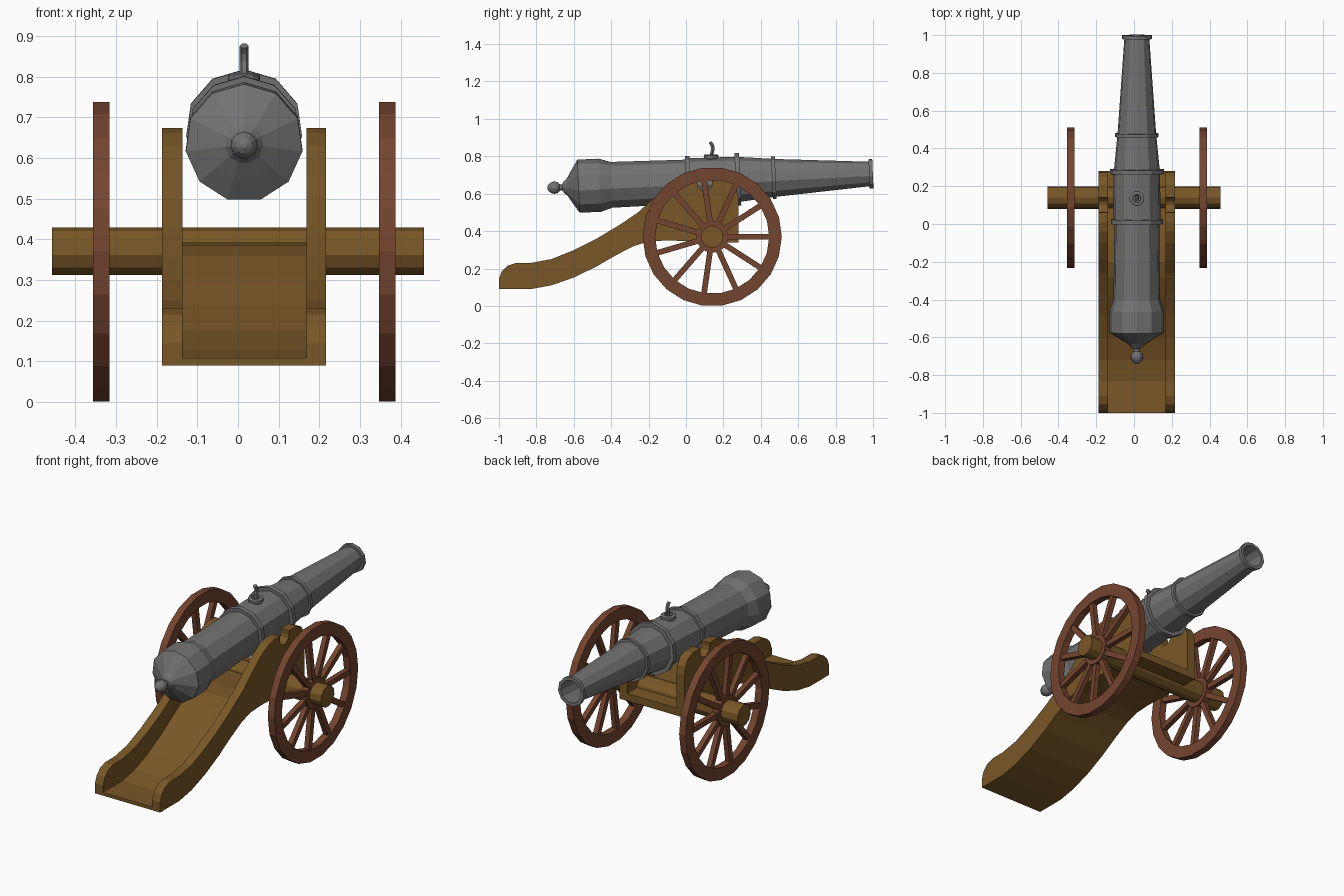
import bpy, bmesh, math
from mathutils import Matrix

if "Cube" in bpy.data.objects:
    bpy.data.objects.remove(bpy.data.objects["Cube"])

CX = 0.015            # centre plane of gun, carriage and wheels
WY, WZ = 0.14, 0.37   # wheel centre


def material(name, rgb):
    m = bpy.data.materials.new(name)
    m.diffuse_color = (*rgb, 1)
    m.use_nodes = True
    m.node_tree.nodes["Principled BSDF"].inputs["Base Color"].default_value = m.diffuse_color
    return m


IRON = material("grey iron", (0.17, 0.17, 0.17))
OAK = material("brown oak", (0.19, 0.095, 0.02))
RED = material("reddish wood", (0.175, 0.058, 0.029))


def finish(bm, name, mat):
    bmesh.ops.recalc_face_normals(bm, faces=bm.faces[:])
    me = bpy.data.meshes.new(name)
    bm.to_mesh(me)
    bm.free()
    me.materials.append(mat)
    ob = bpy.data.objects.new(name, me)
    bpy.context.collection.objects.link(ob)
    return ob


def lathe_y(profile, n):
    """Turn (y, radius) points about the y axis, one corner pointing up."""
    bm = bmesh.new()
    rings = []
    for y, r in profile:
        rings.append([bm.verts.new((r * math.sin(2 * math.pi * i / n), y,
                                    r * math.cos(2 * math.pi * i / n)))
                      for i in range(n)])
    for a, b in zip(rings, rings[1:]):
        for i in range(n):
            j = (i + 1) % n
            bm.faces.new((a[i], a[j], b[j], b[i]))
    bm.faces.new(rings[0])
    bm.faces.new(rings[-1])
    return bm


def extrude_x(points, x0, x1, name, mat):
    """Side outline of (y, z) points made solid between x0 and x1."""
    bm = bmesh.new()
    a = [bm.verts.new((x0, y, z)) for y, z in points]
    b = [bm.verts.new((x1, y, z)) for y, z in points]
    bm.faces.new(a)
    bm.faces.new(b)
    for i in range(len(a)):
        j = (i + 1) % len(a)
        bm.faces.new((a[i], a[j], b[j], b[i]))
    return finish(bm, name, mat)


# Barrel with knob, reinforcing rings and hollow bore
barrel_profile = [
    (-0.742, 0.006), (-0.734, 0.02), (-0.718, 0.031), (-0.703, 0.034), (-0.688, 0.03),
    (-0.676, 0.018), (-0.662, 0.016), (-0.655, 0.03), (-0.635, 0.048), (-0.61, 0.09),
    (-0.575, 0.145), (-0.46, 0.145), (-0.40, 0.125), (0.0, 0.12),
    (0.0, 0.139), (0.025, 0.139), (0.025, 0.127), (0.265, 0.124),
    (0.265, 0.144), (0.29, 0.144), (0.29, 0.122), (0.46, 0.105),
    (0.46, 0.116), (0.48, 0.116), (0.48, 0.103), (0.98, 0.067),
    (0.98, 0.08), (1.0, 0.08), (1.0, 0.062), (0.55, 0.06)]
tilt = math.atan(0.043)
barrel = finish(lathe_y(barrel_profile, 11), "barrel", IRON)
barrel.data.transform(Matrix.Translation((CX, 0, 0.662)) @ Matrix.Rotation(tilt, 4, 'X'))

# Vent cup on top of the barrel
cup = finish(lathe_y([(-0.02, 0.03), (0, 0.04), (0.012, 0.04), (0.016, 0.034),
                      (0.016, 0.022), (0.004, 0.02)], 11), "vent_cup", IRON)
cup.data.transform(Matrix.Translation((CX, 0.135, 0.793)) @ Matrix.Rotation(math.pi / 2, 4, 'X'))

# Bent fuse standing in the cup
cu = bpy.data.curves.new("fuse_path", 'CURVE')
cu.dimensions = '3D'
cu.bevel_depth = 0.011
cu.bevel_resolution = 1
cu.use_fill_caps = True
sp = cu.splines.new('POLY')
path = [(0.135, 0.78), (0.138, 0.815), (0.144, 0.838), (0.14, 0.86), (0.129, 0.876)]
sp.points.add(len(path) - 1)
for p, (y, z) in zip(sp.points, path):
    p.co = (CX, y, z, 1)
tmp = bpy.data.objects.new("fuse_path", cu)
bm = bmesh.new()
bpy.context.collection.objects.link(tmp)
bpy.context.view_layer.update()
bm.from_mesh(tmp.to_mesh())
tmp.to_mesh_clear()
bpy.data.objects.remove(tmp)
fuse = finish(bm, "fuse", IRON)
for poly in fuse.data.polygons:
    poly.use_smooth = False
    poly.material_index = 0

# Carriage cheeks with trunnion notch
bottom = [(-1.0, 0.09), (-0.83, 0.09), (-0.72, 0.11), (-0.6, 0.152), (-0.48, 0.21),
          (-0.38, 0.268), (-0.28, 0.32), (-0.2, 0.345), (-0.1, 0.35), (0.28, 0.338)]
notch = [(0.1 + 0.04 * math.cos(t), 0.652 - 0.04 * math.sin(t))
         for t in [math.pi * i / 6 for i in range(7)]]
top = ([(0.28, 0.575), (0.272, 0.62), (0.25, 0.655), (0.21, 0.674), (0.14, 0.674)] + notch +
       [(0.06, 0.674), (0.01, 0.674), (-0.04, 0.662), (-0.1, 0.63), (-0.19, 0.56),
        (-0.26, 0.497), (-0.36, 0.43), (-0.48, 0.358), (-0.6, 0.298), (-0.72, 0.25),
        (-0.83, 0.23), (-0.91, 0.23), (-0.955, 0.215), (-0.985, 0.185), (-1.0, 0.145)])
for side, x0, x1 in (("left", -0.187, -0.137), ("right", 0.168, 0.217)):
    extrude_x(bottom + top, x0, x1, side + "_cheek", OAK)

# Floor plank following the underside of the cheeks
floor_top = [(y, z + 0.018 + 0.024 * (z - 0.09) / 0.26) for y, z in reversed(bottom)]
extrude_x(bottom + floor_top, -0.137, 0.168, "carriage_floor", OAK)

# Axle
axle = finish(lathe_y([(-0.458, 0.06), (0.458, 0.06)], 11), "axle", OAK)
axle.data.transform(Matrix.Translation((0, WY, WZ)) @ Matrix.Rotation(-math.pi / 2, 4, 'Z'))


# Wheels: 22-sided rim, 11 spokes, hub disc
def wheel(name, x):
    bm = bmesh.new()
    n = 22
    loops = []
    for r, dx in ((0.372, -0.02), (0.372, 0.02), (0.305, 0.02), (0.305, -0.02)):
        loops.append([bm.verts.new((dx, r * math.cos(2 * math.pi * i / n),
                                    r * math.sin(2 * math.pi * i / n))) for i in range(n)])
    for k in range(4):
        a, b = loops[k], loops[(k + 1) % 4]
        for i in range(n):
            j = (i + 1) % n
            bm.faces.new((a[i], a[j], b[j], b[i]))
    for i in range(11):
        m = (Matrix.Rotation(2 * math.pi * i / 11, 4, 'X') @ Matrix.Translation((0, 0.19, 0))
             @ Matrix.Diagonal((0.028, 0.25, 0.03, 1)))
        bmesh.ops.create_cube(bm, size=1, matrix=m)
    bmesh.ops.create_cone(bm, cap_ends=True, segments=22, radius1=0.085, radius2=0.085,
                          depth=0.04, matrix=Matrix.Rotation(math.pi / 2, 4, 'Y'))
    ob = finish(bm, name, RED)
    ob.data.transform(Matrix.Translation((x, WY, WZ)))


wheel("left_wheel", -0.336)
wheel("right_wheel", 0.367)
